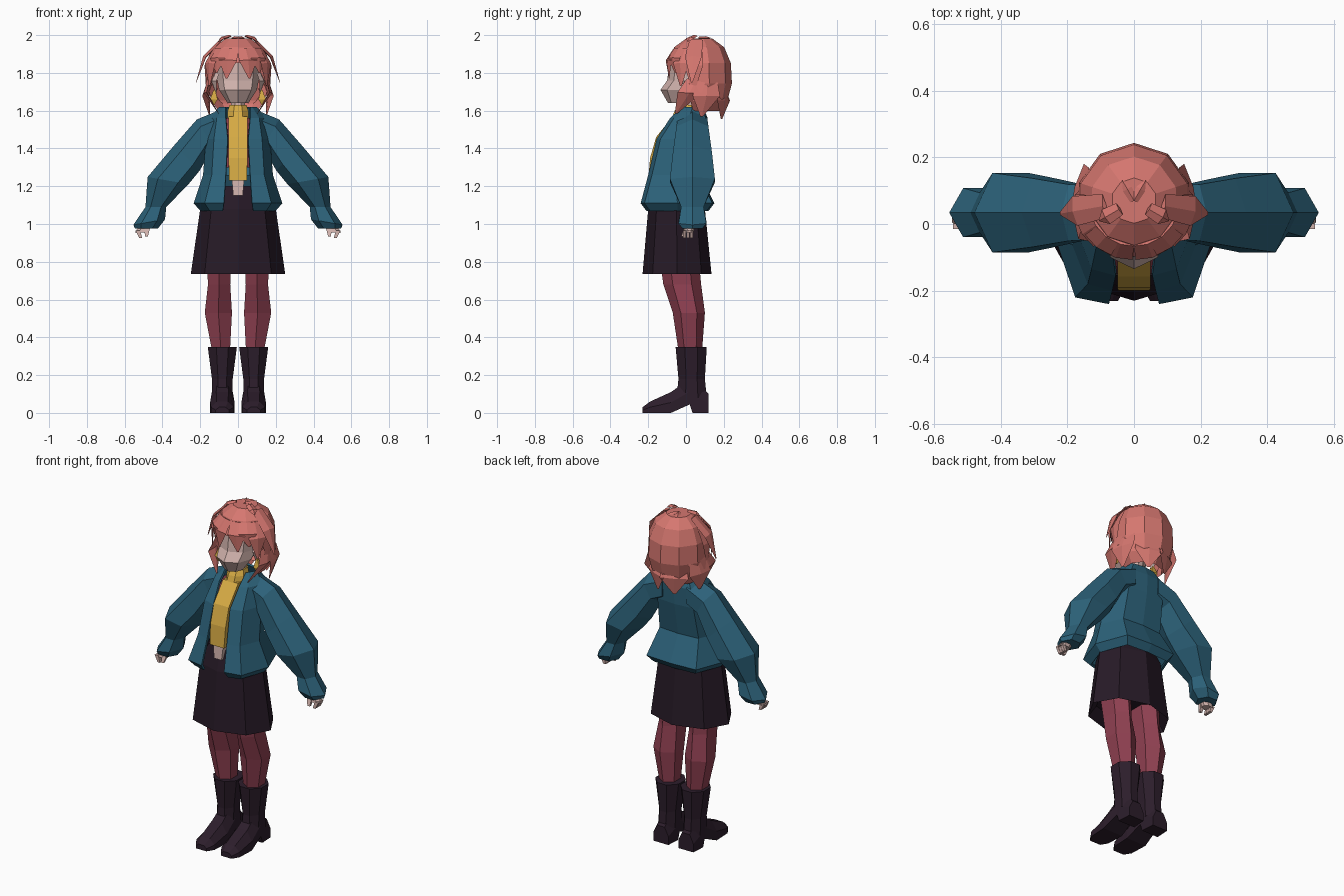
import bpy, bmesh, math
from mathutils import Vector

cube = bpy.data.objects.get("Cube")
if cube:
    bpy.data.objects.remove(cube, do_unlink=True)


def material(name, red, green, blue):
    linear = [(channel / 255) ** 2.2 for channel in (red, green, blue)] + [1]
    mat = bpy.data.materials.new(name)
    mat.use_nodes = True
    mat.diffuse_color = linear
    mat.node_tree.nodes["Principled BSDF"].inputs["Base Color"].default_value = linear
    return mat


HAIR = material("coral hair", red=212, green=118, blue=111)
TEAL = material("teal cloth", red=48, green=98, blue=121)
DARK = material("dark plum cloth", red=43, green=32, blue=43)
BOOT = material("dark plum leather", red=48, green=35, blue=47)
TIGHTS = material("wine red knit", red=142, green=66, blue=82)
SKIN = material("pale skin", red=208, green=177, blue=171)
GOLD = material("mustard", red=214, green=170, blue=70)


def ring(z, half, front, back, sides=8, flat=True, centre=0):
    """Level polygon: half its width in x, from front to back in y; flat puts a side, not a corner, in front."""
    middle, depth = (front + back) / 2, (back - front) / 2
    step = math.tau / sides
    grow = 1 / math.cos(step / 2) if flat else 1
    angles = [step * (i + flat / 2) for i in range(sides)]
    return [(centre + half * grow * math.sin(a), middle - depth * grow * math.cos(a), z) for a in angles]


def add_loft(bm, rings, closed=True, caps=True):
    rows = [[bm.verts.new(point) for point in points] for points in rings]
    count = len(rows[0])
    for low, high in zip(rows, rows[1:]):
        for i in range(count if closed else count - 1):
            j = (i + 1) % count
            bm.faces.new((low[i], low[j], high[j], high[i]))
    if caps:
        bm.faces.new(rows[0])
        bm.faces.new(rows[-1])


def finish(name, bm, mat, mirror=False):
    bmesh.ops.recalc_face_normals(bm, faces=bm.faces)
    mesh = bpy.data.meshes.new(name)
    bm.to_mesh(mesh)
    bm.free()
    mesh.materials.append(mat)
    part = bpy.data.objects.new(name, mesh)
    bpy.context.collection.objects.link(part)
    if mirror:
        part.modifiers.new("Mirror", "MIRROR").use_mirror_merge = False
    return part


def loft(name, mat, *rings, mirror=False, closed=True, caps=True):
    bm = bmesh.new()
    add_loft(bm, rings, closed, caps)
    return finish(name, bm, mat, mirror)


# Skirt, with its underside recessed
loft("skirt", DARK,
     ring(z=.8, half=.2, front=-.19, back=.09, flat=False),
     ring(z=.735, half=.25, front=-.23, back=.135, flat=False),
     ring(z=1.08, half=.2, front=-.2, back=.1, flat=False),
     ring(z=1.2, half=.14, front=-.17, back=.05, flat=False))


# Legs and boots
def leg_ring(z, half, front, back, centre=.1):
    return ring(z, half, front, back, sides=6, flat=False, centre=centre)


loft("leg", TIGHTS,
     leg_ring(z=.33, half=.055, front=-.04, back=.085, centre=.09),
     leg_ring(z=.53, half=.083, front=-.07, back=.1, centre=.104),
     leg_ring(z=.68, half=.068, front=-.12, back=.08),
     leg_ring(z=.9, half=.08, front=-.15, back=.06), mirror=True)

BOOT_X = .083
loft("boot_shaft", BOOT,
     ring(z=.08, half=.055, front=-.05, back=.11, centre=BOOT_X),
     ring(z=.18, half=.055, front=-.04, back=.1, centre=BOOT_X),
     ring(z=.35, half=.077, front=-.055, back=.11, centre=BOOT_X), mirror=True)


def foot_section(y, sole, top, half):
    middle = (sole + top) / 2
    outline = [(-half, sole), (half, sole), (half, middle), (half / 2, top), (-half / 2, top), (-half, middle)]
    return [(BOOT_X + x, y, z) for x, z in outline]


loft("boot_foot", BOOT,
     foot_section(y=.12, sole=0, top=.1, half=.05),
     foot_section(y=.035, sole=0, top=.18, half=.055),
     foot_section(y=.02, sole=.045, top=.18, half=.055),
     foot_section(y=-.08, sole=0, top=.11, half=.065),
     foot_section(y=-.19, sole=0, top=.06, half=.06),
     foot_section(y=-.23, sole=0, top=.03, half=.035), mirror=True)

# Torso layers: belly, vest lining, shirt, high collar and neck
loft("belly", SKIN,
     ring(z=1.15, half=.025, front=-.192, back=0, sides=4),
     ring(z=1.26, half=.035, front=-.185, back=0, sides=4))
loft("vest", TIGHTS,
     ring(z=1.3, half=.12, front=-.15, back=.04),
     ring(z=1.44, half=.12, front=-.13, back=.07),
     ring(z=1.56, half=.09, front=-.06, back=.07))
loft("shirt", GOLD,
     ring(z=1.23, half=.047, front=-.2, back=0, sides=4),
     ring(z=1.35, half=.05, front=-.19, back=0, sides=4),
     ring(z=1.46, half=.05, front=-.158, back=.03, sides=4),
     ring(z=1.57, half=.05, front=-.07, back=.05, sides=4))
loft("shirt_collar", GOLD,
     ring(z=1.56, half=.055, front=-.075, back=.06),
     ring(z=1.6, half=.055, front=-.06, back=.06),
     ring(z=1.63, half=.045, front=-.04, back=.06))
loft("neck", SKIN,
     ring(z=1.6, half=.035, front=-.03, back=.05),
     ring(z=1.7, half=.04, front=-.03, back=.06))


# Open jacket: each level runs from one front edge round the back to the other
def jacket_level(z, half, front, back, edge=.065):
    side = [(edge, front), (half * .75, front + .02), (half, (front + back) / 2), (half * .7, back - .01)]
    return [(x, y, z) for x, y in side] + [(0, back, z)] + [(-x, y, z) for x, y in reversed(side)]


jacket = loft("jacket", TEAL,
              jacket_level(z=1.07, half=.2, front=-.21, back=.12, edge=.08),
              jacket_level(z=1.11, half=.235, front=-.24, back=.15, edge=.075),
              jacket_level(z=1.26, half=.185, front=-.2, back=.075),
              jacket_level(z=1.45, half=.17, front=-.155, back=.11, edge=.055),
              jacket_level(z=1.56, half=.15, front=-.085, back=.115),
              jacket_level(z=1.62, half=.1, front=-.02, back=.09), closed=False, caps=False)
jacket.modifiers.new("Cloth", "SOLIDIFY").thickness = .012


# Puffed sleeves: hexagons that turn level as they near the cuff
def sleeve_ring(x, z, half, tilt=0, flatten=1.25):
    across = Vector((math.cos(math.radians(tilt)), 0, math.sin(math.radians(tilt)))) * half
    depth = Vector((0, half * flatten, 0))
    angles = [math.tau * i / 6 for i in range(6)]
    return [Vector((x, .034, z)) + across * math.cos(a) + depth * math.sin(a) for a in angles]


loft("sleeve", TEAL,
     sleeve_ring(x=.08, z=1.52, half=.09, tilt=90, flatten=1),
     sleeve_ring(x=.175, z=1.48, half=.085, tilt=60, flatten=1.15),
     sleeve_ring(x=.27, z=1.35, half=.095, tilt=45),
     sleeve_ring(x=.37, z=1.23, half=.11, tilt=10),
     sleeve_ring(x=.435, z=1.09, half=.055),
     sleeve_ring(x=.47, z=1.01, half=.085, tilt=-10, flatten=1),
     sleeve_ring(x=.485, z=.975, half=.06, flatten=1), mirror=True)

# Hands
loft("palm", SKIN,
     ring(z=1, half=.03, front=0, back=.045, centre=.49),
     ring(z=.955, half=.035, front=-.01, back=.04, centre=.51), mirror=True)
for number in range(3):
    y = number * .018 - .015
    loft("finger", SKIN,
         ring(z=.965, half=.012, front=y, back=y + .016, sides=4, centre=.53),
         ring(z=.925, half=.008, front=y, back=y + .016, sides=4, centre=.515), mirror=True)
loft("thumb", SKIN,
     ring(z=.98, half=.015, front=-.01, back=.01, sides=4, centre=.48),
     ring(z=.935, half=.008, front=-.025, back=-.01, sides=4, centre=.485), mirror=True)


# Head, with a corner down the middle of the face
def head_ring(z, half, front, back):
    return ring(z, half, front, back, flat=False)


loft("head", SKIN,
     head_ring(z=1.64, half=.055, front=-.095, back=.03),
     head_ring(z=1.71, half=.1, front=-.135, back=.1),
     head_ring(z=1.76, half=.11, front=-.1, back=.14),
     head_ring(z=1.87, half=.115, front=-.085, back=.15),
     head_ring(z=1.95, half=.07, front=-.04, back=.1))

# Hair cap: a squared-off dome, opened at the face
HEAD_Y, HEAD_Z = .07, 1.78
bm = bmesh.new()
dome = []
for lift in (75, 48, 20, -10, -38, -60):
    angle = math.radians(lift)
    reach = .175 * math.cos(angle) ** .7
    dome.append(ring(HEAD_Z + .21 * math.sin(angle), reach, HEAD_Y - reach, HEAD_Y + reach, sides=10, flat=False))
add_loft(bm, dome, caps=False)
bm.verts.ensure_lookup_table()
bm.faces.new(bm.verts[:10])
centres = [(face, face.calc_center_median()) for face in bm.faces]
opening = [face for face, spot in centres if spot.z < 1.88 and spot.y < .03]
bmesh.ops.delete(bm, geom=opening, context="FACES")
finish("hair_cap", bm, HAIR)


# Locks: placed by their turn in degrees from the front of the head
def around_head(turn, reach, z):
    angle = math.radians(turn)
    return Vector((reach * math.sin(angle), HEAD_Y - reach * math.cos(angle), z))


def lock(turn, top, low, root=.13, tip=.17, width=.05, sweep=0):
    start = around_head(turn, root, top)
    middle = around_head(turn + sweep / 4, (root + tip) * .57, top + (low - top) * .4)
    end = around_head(turn + sweep, tip, low)
    side = Vector((math.cos(math.radians(turn)), math.sin(math.radians(turn)), 0)) * width
    bulge = side.cross(end - start).normalized() * .009
    return [[point + side * k, point + bulge * k, point - side * k, point - bulge * k]
            for point, k in ((start, .8), (middle, 1), (end, .1))]


def locks(name, mat, *items):
    bm = bmesh.new()
    for item in items:
        add_loft(bm, item)
    finish(name, bm, mat, mirror=True)


locks("fringe", HAIR,
      lock(turn=17, top=1.93, low=1.77, sweep=4),
      lock(turn=38, top=1.93, low=1.8, sweep=4),
      lock(turn=57, top=1.93, low=1.73, tip=.18),
      lock(turn=80, top=1.93, low=1.7))
locks("side_strands", HAIR, lock(turn=80, top=1.975, low=1.75, root=.09, tip=.225, width=.045))
locks("side_locks", HAIR,
      lock(turn=85, top=1.77, low=1.585, root=.155, tip=.16, width=.065, sweep=-45),
      lock(turn=105, top=1.75, low=1.57, root=.155, tip=.15, width=.075, sweep=-10))
locks("nape_locks", HAIR, lock(turn=155, top=1.72, low=1.555, root=.12, tip=.13, width=.08))
locks("crown_tufts", HAIR,
      lock(turn=60, top=1.995, low=1.965, root=.05, tip=.12, width=.025),
      lock(turn=150, top=1.985, low=1.985, root=0, tip=.07, width=.015))

# Ears and earrings
locks("ears", SKIN, lock(turn=62, top=1.8, low=1.69, root=.125, tip=.13, width=.03))
loft("earring", GOLD,
     ring(z=1.71, half=.004, front=0, back=.01, sides=4, centre=.125),
     ring(z=1.66, half=.02, front=-.01, back=.025, sides=4, centre=.128),
     ring(z=1.63, half=.004, front=0, back=.01, sides=4, centre=.13), mirror=True)
